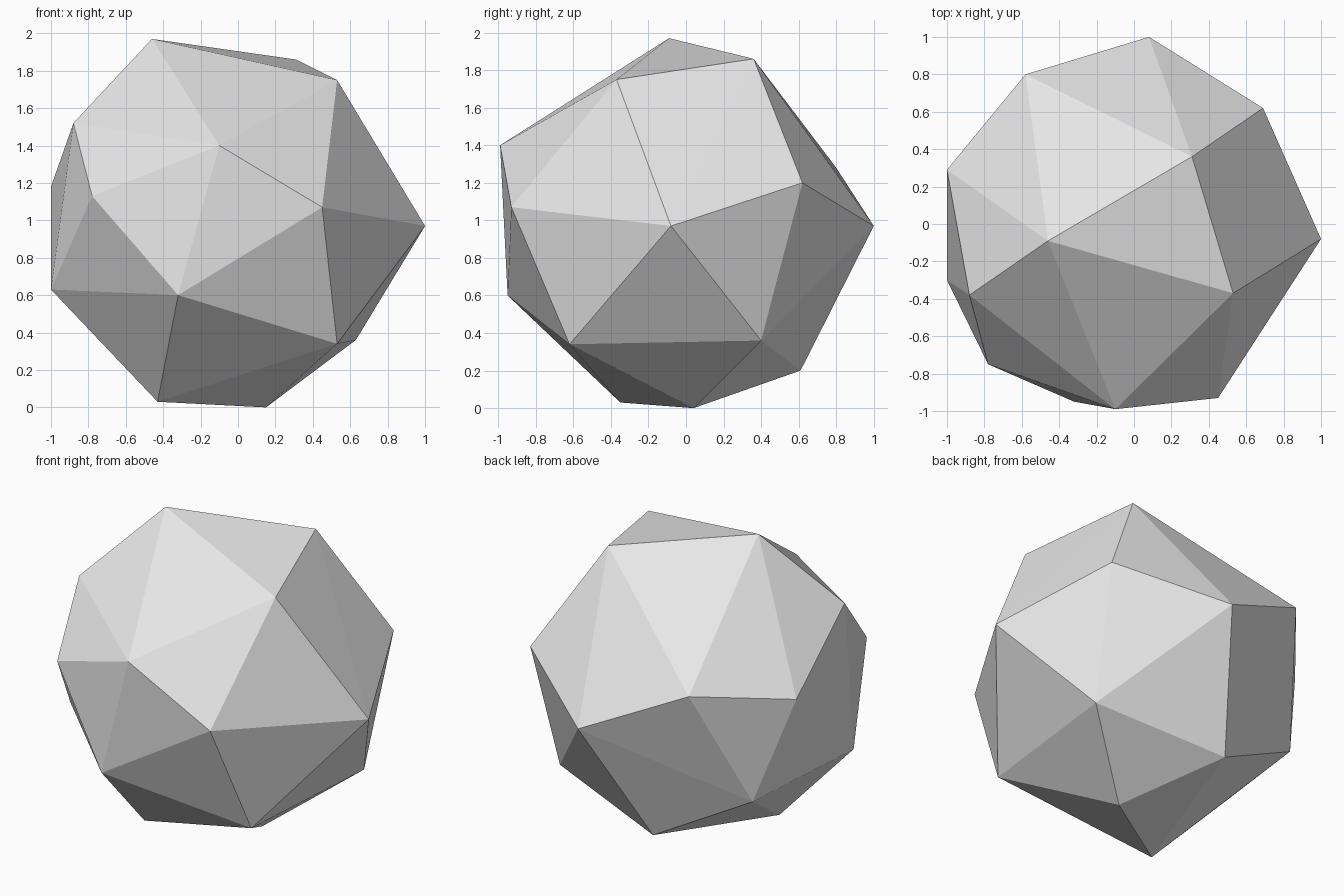
import bpy
import bmesh

# Remove the default object
default_object = bpy.data.objects.get("Cube")
if default_object:
    bpy.data.objects.remove(default_object, do_unlink=True)


def make_material(name, color):
    material = bpy.data.materials.new(name)
    material.use_nodes = True
    material.diffuse_color = color
    shader = material.node_tree.nodes["Principled BSDF"]
    shader.inputs["Base Color"].default_value = color
    return material


def convex_solid(name, corners, material):
    """Wrap flat facets tightly around a set of corner points."""
    bm = bmesh.new()
    for corner in corners:
        bm.verts.new(corner)
    bmesh.ops.convex_hull(bm, input=bm.verts[:])
    bmesh.ops.recalc_face_normals(bm, faces=bm.faces[:])
    for face in bm.faces:
        face.smooth = False
    mesh = bpy.data.meshes.new(name)
    bm.to_mesh(mesh)
    bm.free()
    mesh.materials.append(material)
    solid = bpy.data.objects.new(name, mesh)
    bpy.context.scene.collection.objects.link(solid)
    return solid


# Corners of the stone, in bands from the crown down to the foot
crown = [(-.46, -.09, 1.97), (.31, .36, 1.86), (.53, -.37, 1.75)]
shoulder = [(-.88, -.38, 1.52), (-.1, -.99, 1.4), (-.58, .8, 1.28),
            (.69, .62, 1.2), (-1, .29, 1.18)]
waist = [(-.78, -.75, 1.13), (.45, -.93, 1.07), (1, -.08, .97),
         (.08, 1, .97)]
lower_band = [(-1, -.3, .63), (-.32, -.95, .6), (-.81, .47, .53),
              (.63, .4, .36), (.53, -.62, .34)]
foot = [(-.19, .61, .2), (-.43, -.35, .03), (.15, .04, 0)]

# Single faceted stone
stone_grey = make_material("light_grey", (.8, .8, .8, 1))
convex_solid("faceted_stone",
             crown + shoulder + waist + lower_band + foot, stone_grey)
